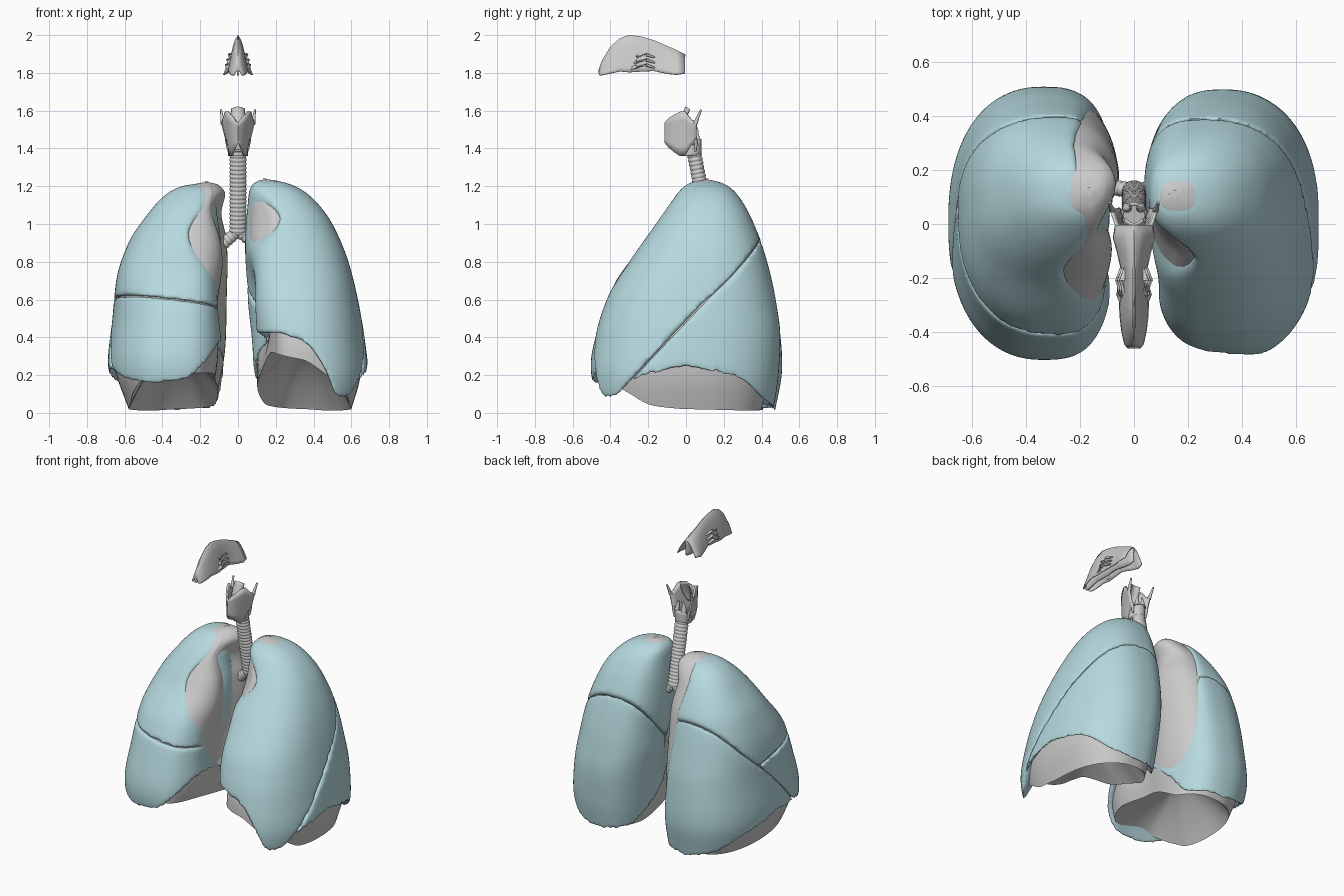
import bpy, bmesh, math
from mathutils import Vector

if "Cube" in bpy.data.objects:
    bpy.data.objects.remove(bpy.data.objects["Cube"])

blue = bpy.data.materials.new("lobe_blue")
blue.diffuse_color = (0.47, 0.70, 0.74, 1)
blue.use_nodes = True
blue.node_tree.nodes["Principled BSDF"].inputs["Base Color"].default_value = blue.diffuse_color


def interp(table, t):
    """Monotone cubic interpolation of rows (t, values...)."""
    rows = sorted(table)
    t = min(max(t, rows[0][0]), rows[-1][0])
    i = next(k for k in range(len(rows) - 1) if t <= rows[k + 1][0])

    def slope(k, c):
        if k == 0 or k == len(rows) - 1:
            a = 0 if k == 0 else k - 1
            return (rows[a + 1][c] - rows[a][c]) / (rows[a + 1][0] - rows[a][0])
        s0 = (rows[k][c] - rows[k - 1][c]) / (rows[k][0] - rows[k - 1][0])
        s1 = (rows[k + 1][c] - rows[k][c]) / (rows[k + 1][0] - rows[k][0])
        return 0 if s0 * s1 <= 0 else 2 * s0 * s1 / (s0 + s1)

    h = rows[i + 1][0] - rows[i][0]
    u = (t - rows[i][0]) / h
    return [(2*u**3 - 3*u*u + 1) * rows[i][c] + (u**3 - 2*u*u + u) * h * slope(i, c)
            + (3*u*u - 2*u**3) * rows[i + 1][c] + (u**3 - u*u) * h * slope(i + 1, c)
            for c in range(1, len(rows[0]))]


def finish(name, bm, mat=None):
    bmesh.ops.recalc_face_normals(bm, faces=bm.faces)
    me = bpy.data.meshes.new(name)
    bm.to_mesh(me)
    bm.free()
    ob = bpy.data.objects.new(name, me)
    bpy.context.collection.objects.link(ob)
    if mat:
        me.materials.append(mat)
    bpy.ops.object.select_all(action='DESELECT')
    ob.select_set(True)
    bpy.context.view_layer.objects.active = ob
    bpy.ops.object.shade_smooth_by_angle(angle=math.radians(40))
    return ob


def skin(bm, rings, closed=True):
    n = len(rings[0])
    for a, b in zip(rings, rings[1:]):
        for j in range(n if closed else n - 1):
            k = (j + 1) % n
            bm.faces.new((a[j], a[k], b[k], b[j]))


def lung(profile, edge, dome, pushes, inset=0.0):
    """Closed lung body on +x: walls from the lower edge to the apex, plus a domed base."""
    N, M, K = 96, 40, 14
    bm = bmesh.new()
    top = max(r[0] for r in profile)
    angs = [2 * math.pi * j / N for j in range(N)]
    zb = [interp(edge, math.degrees(a))[0] for a in angs]

    def place(a, z):
        xm, xl, yf, yb = interp(profile, z)
        c, s = math.cos(a), math.sin(a)
        cx, cy = xm + (xl - xm) * 0.46, (yf + yb) / 2
        x = cx + ((xl - cx) * c**0.9 if c > 0 else -(cx - xm) * (-c)**0.7)
        y = cy + (yb - yf) / 2 * math.copysign(abs(s)**0.85, s)
        low = inset * (1 + 2 * max(0, 1 - z / 0.35))
        if c > 0:
            x -= low * c
        return Vector((x, y - low * s, z))

    def pushed(p, a, s=1):
        w = min(1, max(0, -math.cos(a) * 1.6)) * s
        p.x += w * sum(amp * math.exp(-((p.y - y) / sy)**2 - ((p.z - z) / sz)**2)
                       for y, z, sy, sz, amp in pushes)
        return p

    rings = []
    centre = Vector((0.34, 0, dome))
    for k in range(1, K):
        s = math.sin(math.pi / 2 * k / K)
        ring = []
        for a, b in zip(angs, zb):
            p = centre.lerp(place(a, b), s)
            p.z = b + (dome - b) * (1 - s**1.7)
            ring.append(bm.verts.new(pushed(p, a, s)))
        rings.append(ring)
    for i in range(M):
        t = math.sin(math.pi / 2 * i / M)
        rings.append([bm.verts.new(pushed(place(a, b + (top - b) * t), a)) for a, b in zip(angs, zb)])
    skin(bm, rings)
    for ring, p in ((rings[0], centre), (rings[-1], place(0, top))):
        v = bm.verts.new(p)
        for j in range(N):
            bm.faces.new((ring[j], ring[(j + 1) % N], v))
    bmesh.ops.recalc_face_normals(bm, faces=bm.faces)
    return bm


def lobe(name, body, cuts, side):
    """Part of a lung kept behind each cutting plane, with rounded, slightly curved fissures."""
    bm = body.copy()
    warp = lambda y: .05 * math.exp(-((y - .24) / .13)**2)
    for v in bm.verts:
        v.co.z += warp(v.co.y)
    for co, no in cuts:
        no = Vector(no).normalized()
        bmesh.ops.bisect_plane(bm, geom=bm.verts[:] + bm.edges[:] + bm.faces[:], dist=1e-5,
                               plane_co=Vector(co) - no * 0.002, plane_no=no, clear_outer=True)
        bmesh.ops.holes_fill(bm, edges=[e for e in bm.edges if e.is_boundary], sides=0)
    for v in bm.verts:
        v.co.z -= warp(v.co.y)
        v.co.x *= side
    ob = finish(name, bm, blue)
    rm = ob.modifiers.new("round", 'REMESH')
    rm.mode, rm.voxel_size, rm.use_smooth_shade = 'VOXEL', 0.0115, True
    sm = ob.modifiers.new("soften", 'SMOOTH')
    sm.factor, sm.iterations = 0.5, 10


def tube(name, pts, radii, flat=1.0, sides=16, both=False):
    bm = bmesh.new()
    for sx in ((1, -1) if both else (1,)):
        P = [Vector((p[0] * sx, p[1], p[2])) for p in pts]
        rings = []
        for i, p in enumerate(P):
            d = (P[min(i + 1, len(P) - 1)] - P[max(i - 1, 0)]).normalized()
            u = d.cross(Vector((0, 1, 0)))
            u = (u if u.length > 0.2 else d.cross(Vector((0, 0, 1)))).normalized()
            w = u.cross(d)
            rings.append([bm.verts.new(p + radii[i] * (u * math.cos(q) + w * flat * math.sin(q)))
                          for q in (2 * math.pi * j / sides for j in range(sides))])
        skin(bm, rings)
        bm.faces.new(rings[0])
        bm.faces.new(rings[-1])
    return finish(name, bm)


def sheet(name, rows, thick, both=True):
    bm = bmesh.new()
    for sx in ((1, -1) if both else (1,)):
        skin(bm, [[bm.verts.new((x * sx, y, z)) for x, y, z in r] for r in rows], closed=False)
    bmesh.ops.remove_doubles(bm, verts=bm.verts, dist=1e-4)
    ob = finish(name, bm)
    so = ob.modifiers.new("thickness", 'SOLIDIFY')
    so.thickness, so.offset = thick, 0


# Lung profiles: height, medial x, lateral x, front y, back y
two = [(1.235, .15, .15, .11, .11), (1.222, .09, .24, .03, .18), (1.18, .06, .34, -.03, .25),
       (1.1, .05, .43, -.09, .31), (1.0, .04, .5, -.16, .36), (.8, .03, .585, -.3, .43),
       (.6, .03, .635, -.42, .475), (.4, .05, .67, -.48, .5), (.2, .07, .69, -.505, .49), (0, .1, .66, -.48, .46)]
three = [(1.215, .21, .21, .12, .12), (1.2, .14, .3, .04, .2), (1.15, .1, .39, -.03, .26),
         (1.05, .08, .48, -.12, .33), (.9, .05, .58, -.22, .4), (.7, .04, .645, -.37, .45),
         (.5, .04, .665, -.45, .49), (.25, .04, .69, -.505, .51), (0, .06, .64, -.46, .47)]
# Lower edge height by angle (0 lateral, 90 back, 180 medial, 270 front)
edge2 = [(0, .23), (30, .18), (60, .06), (90, .02), (130, .04), (160, .2), (180, .34), (210, .42),
         (250, .42), (270, .38), (285, .24), (299, .08), (314, .08), (335, .18), (360, .23)]
edge3 = [(0, .22), (30, .15), (60, .05), (90, .01), (130, .02), (160, .2), (180, .33), (210, .38),
         (240, .28), (262, .18), (285, .15), (315, .17), (340, .22), (360, .22)]

# Blue lobes
fiss = (0, -.74, .67)
back = tuple(-c for c in fiss)
body = lung(two, edge2, .5, [(-.05, .5, .17, .25, .12), (-.12, 1.03, .11, .1, .13)])
mid = (0.4, .07, .57)
lobe("two_lobe_lung_upper", body, [(mid, back)], 1)
lobe("two_lobe_lung_lower", body, [(mid, fiss)], 1)
body.free()
body = lung(three, edge3, .46, [(-.05, .5, .17, .25, .08), (-.22, .97, .14, .13, .15),
                                (.25, .85, .13, .5, .1), (0, .8, .5, .4, .025)])
mid = (0.4, .09, .56)
flat, up = (0.4, -.3, .60), (-.13, .08, 1)
lobe("three_lobe_lung_upper", body, [(mid, back), (flat, tuple(-c for c in up))], -1)
lobe("three_lobe_lung_middle", body, [(mid, back), (flat, up)], -1)
lobe("three_lobe_lung_lower", body, [(mid, fiss)], -1)
body.free()

# Grey linings inside, reaching below the lobes
g_edge = [(0, .02), (60, .012), (90, .02), (140, .04), (180, .16), (220, .32), (265, .29), (290, .2),
          (320, .11), (340, .04), (360, .02)]
finish("two_lobe_lung_lining", lung([(z + (.005 if z > 1.2 else 0), *r) for z, *r in two], g_edge, .36,
                                    [(-.05, .5, .17, .25, .1), (-.12, 1.03, .1, .1, .04),
                                     (-.3, .5, .2, .4, .08), (.28, .6, .3, .8, .03)], .022))
low3 = [(a, min(z, .21)) for a, z in g_edge]
bm = lung([(z + .01, a - .04 * (z > 1.1), b - .04 * (z > 1.1), c, d) for z, a, b, c, d in three],
          low3, .32, [(-.05, .5, .17, .25, .07), (-.32, .5, .2, .3, .025), (.03, .9, .09, .4, .05),
                      (-.1, .1, .4, .2, .07)], .022)
for v in bm.verts:
    v.co.x *= -1
finish("three_lobe_lung_lining", bm)

# Windpipe with cartilage rings, and its two branches
pts, rad = [], []
for i in range(161):
    t = i / 160
    pts.append((0, .04 + .085 * t, 1.39 - .44 * t))
    rad.append(.044 + .003 * max(-.8, min(.5, math.sin(2 * math.pi * 20 * t))))
tube("windpipe", pts, rad, .85, 24)
for name, end in (("bronchus_a", (-.1, .14, .875)), ("bronchus_b", (.12, .14, .87))):
    a, b = Vector((0, .122, .965)), Vector(end)
    tube(name, [a.lerp(b, i / 40) for i in range(41)],
         [.031 + .002 * math.sin(2 * math.pi * 6 * i / 40) for i in range(41)], .9, 20)

# Voice box: shield plates, horns, ring, small cartilages and flap
rows = []
for y, zt, zl in ((-.108, 1.535, 1.43), (-.09, 1.56, 1.405), (-.06, 1.58, 1.38), (-.03, 1.595, 1.36),
                  (-.005, 1.595, 1.365), (.03, 1.55, 1.42), (.055, 1.54, 1.42)):
    f = (y + .108) / .163
    rows.append([(f**.6 * (.055 + .03 * k / 5), y, zl + (zt - zl) * k / 5) for k in range(6)])
sheet("shield_cartilage", rows, .012)
tube("upper_horns", [(.08, .05, 1.53), (.084, .06, 1.56), (.09, .08, 1.605)], [.012, .009, .005], 1, 10, True)
tube("lower_horns", [(.06, .05, 1.45), (.055, .052, 1.42), (.05, .05, 1.385)], [.01, .009, .006], 1, 10, True)
ring = []
for k in range(5):
    ring.append([(.046 * math.cos(q), .025 + .05 * math.sin(q),
                  1.36 + k / 4 * (.055 + .035 * math.sin(q)))
                 for q in (2 * math.pi * j / 32 for j in range(33))])
sheet("ring_cartilage", ring, .012, False)
tube("small_cartilages", [(.025, .06, 1.44), (.022, .055, 1.48), (.014, .06, 1.51)], [.018, .012, .004], 1, 10, True)
flap = []
for k in range(9):
    t = k / 8
    w = .012 + .026 * math.sin(math.pi * min(t, .88) * .75)
    flap.append([(w * s / 3, -.06 + .06 * t + .02 * (s / 3)**2, 1.47 + .15 * t - .012 * t * (s / 3)**2)
                 for s in range(-3, 4)])
sheet("flap_cartilage", flap, .008, False)

# Nasal cavity: outer walls, middle wall and curled ridges; y, roof z, floor z, half width
nose = [(-.46, 1.815, 1.788, .022), (-.445, 1.86, 1.787, .034), (-.4, 1.935, 1.797, .044),
        (-.35, 1.98, 1.808, .05), (-.3, 1.998, 1.803, .053), (-.24, 1.99, 1.807, .05),
        (-.17, 1.97, 1.81, .046), (-.1, 1.94, 1.795, .062), (-.05, 1.918, 1.79, .076), (-.005, 1.895, 1.797, .068)]
sheet("nasal_walls", [[(w * (k / 8)**.65, y, a + (b - a) * k / 8) for k in range(9)] for y, a, b, w in nose], .006)
sheet("nasal_septum", [[(0, y, a + (b - a) * k / 4) for k in range(5)] for y, a, b, w in nose], .012, False)
for i, (z, x) in enumerate(((1.835, .055), (1.862, .048), (1.89, .04))):
    tube("nasal_ridge_%d" % (i + 1), [(x - .012, -.31 + .03 * i, z - .016), (x, -.26, z - .002), (x + .004, -.21, z + .006),
                                      (x - .006, -.165, z - .008)], [.005, .012, .011, .005], .8, 12, True)
